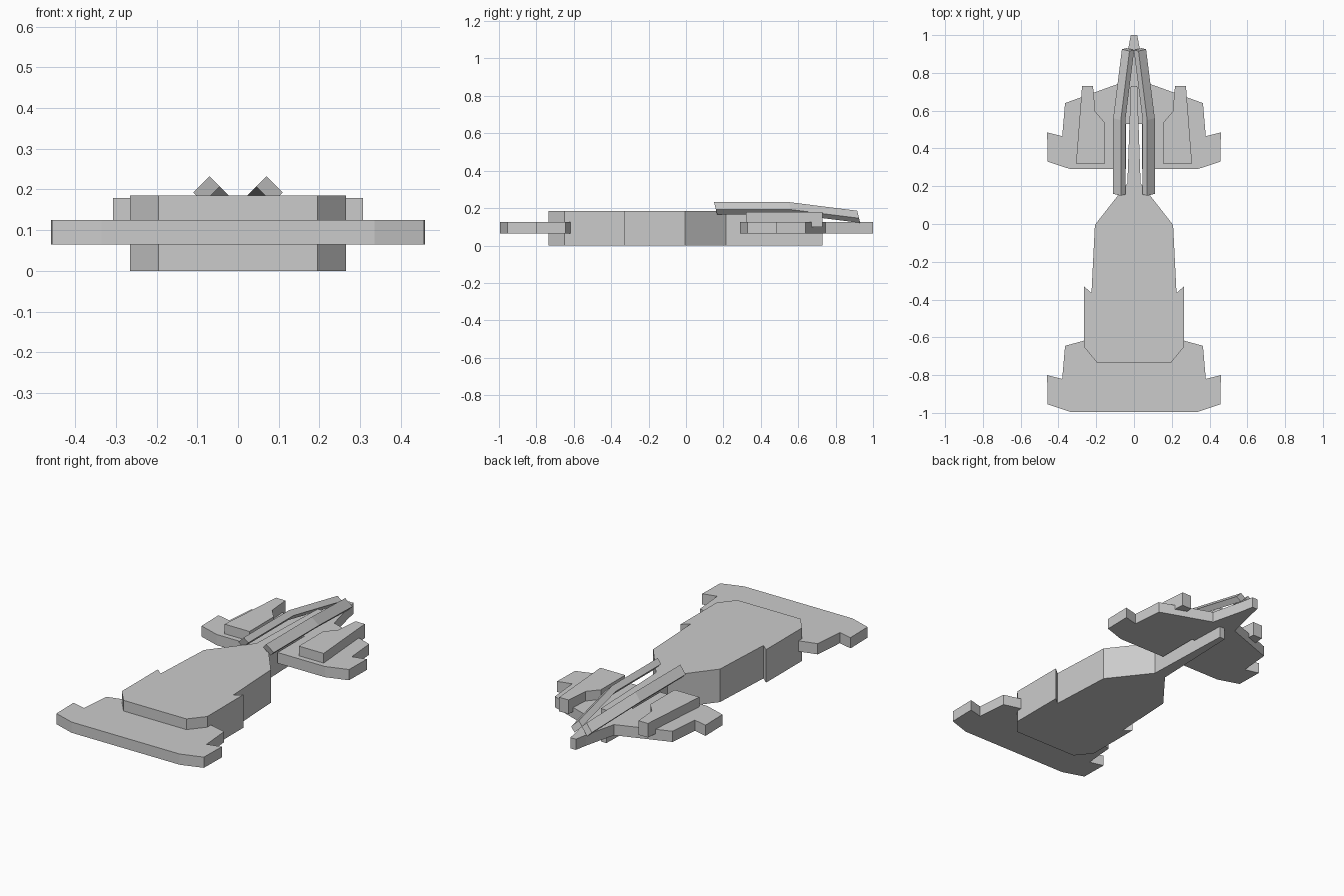
import bpy, bmesh

cube = bpy.data.objects.get("Cube")
if cube:
    bpy.data.objects.remove(cube)

grey = bpy.data.materials.new("plain grey")
grey.use_nodes = True
COLOUR = (0.6, 0.6, 0.6, 1)
grey.diffuse_color = COLOUR
grey.node_tree.nodes["Principled BSDF"].inputs["Base Color"].default_value = COLOUR


def finish(name, bm):
    bmesh.ops.recalc_face_normals(bm, faces=bm.faces)
    mesh = bpy.data.meshes.new(name)
    bm.to_mesh(mesh)
    bm.free()
    mesh.materials.append(grey)
    obj = bpy.data.objects.new(name, mesh)
    bpy.context.collection.objects.link(obj)
    return obj


def slab(name, outline, low, high):
    """Extrude a plan outline between two heights."""
    bm = bmesh.new()
    base = bm.faces.new([bm.verts.new((x, y, low)) for x, y in outline])
    top = bmesh.ops.extrude_face_region(bm, geom=[base])["geom"]
    verts = [v for v in top if isinstance(v, bmesh.types.BMVert)]
    bmesh.ops.translate(bm, verts=verts, vec=(0, 0, high - low))
    return finish(name, bm)


def both(half):
    """Complete a left half outline with its mirror image."""
    return half + [(-x, y) for x, y in reversed(half)]


def loft(name, sections):
    """Skin a row of matching cross-sections and cap the ends."""
    bm = bmesh.new()
    rings = [[bm.verts.new(p) for p in s] for s in sections]
    count = len(rings[0])
    for a, b in zip(rings, rings[1:]):
        for i in range(count):
            j = (i + 1) % count
            bm.faces.new((a[i], a[j], b[j], b[i]))
    bm.faces.new(rings[0])
    bm.faces.new(rings[-1])
    return finish(name, bm)


# Main body with forward shoulders, narrowing into a long thin spine
slab("body", both([(0.195, -0.735), (0.265, -0.65), (0.265, -0.33),
                   (0.225, -0.365), (0.207, -0.005), (0.035, 0.215),
                   (0.017, 0.73)]), 0, 0.185)

# Front and rear wings share the same stepped tips
tip = [(0.335, 0.29), (0.457, 0.33), (0.46, 0.485), (0.38, 0.465),
       (0.365, 0.64)]
slab("front_wing", both([(x, y - 1.285) for x, y in tip] + [(0.2, -0.6)]),
     0.065, 0.125)
slab("rear_wing", both([(0.042, 0.53), (0.042, 0.29)] + tip +
                       [(0.075, 0.745), (0.03, 0.93), (0.017, 1.0)]),
     0.065, 0.125)

# Side pods and the tilted rails that converge over the tail
pod = [(0.153, 0.32), (0.307, 0.32), (0.275, 0.73), (0.217, 0.73),
       (0.205, 0.595), (0.153, 0.535)]
profile = [(0.07, 0.232), (0.11, 0.192), (0.085, 0.167), (0.045, 0.207)]
stations = [(0.15, 0, 0), (0.55, 0, 0), (0.915, -0.046, -0.046)]
for side, sign in (("left", 1), ("right", -1)):
    slab(side + "_pod", [(sign * x, y) for x, y in pod], 0.1, 0.179)
    loft(side + "_rail", [[(sign * (x + dx), y + (0.232 - z) * 0.25, z + dz)
                           for x, z in profile] for y, dx, dz in stations])
